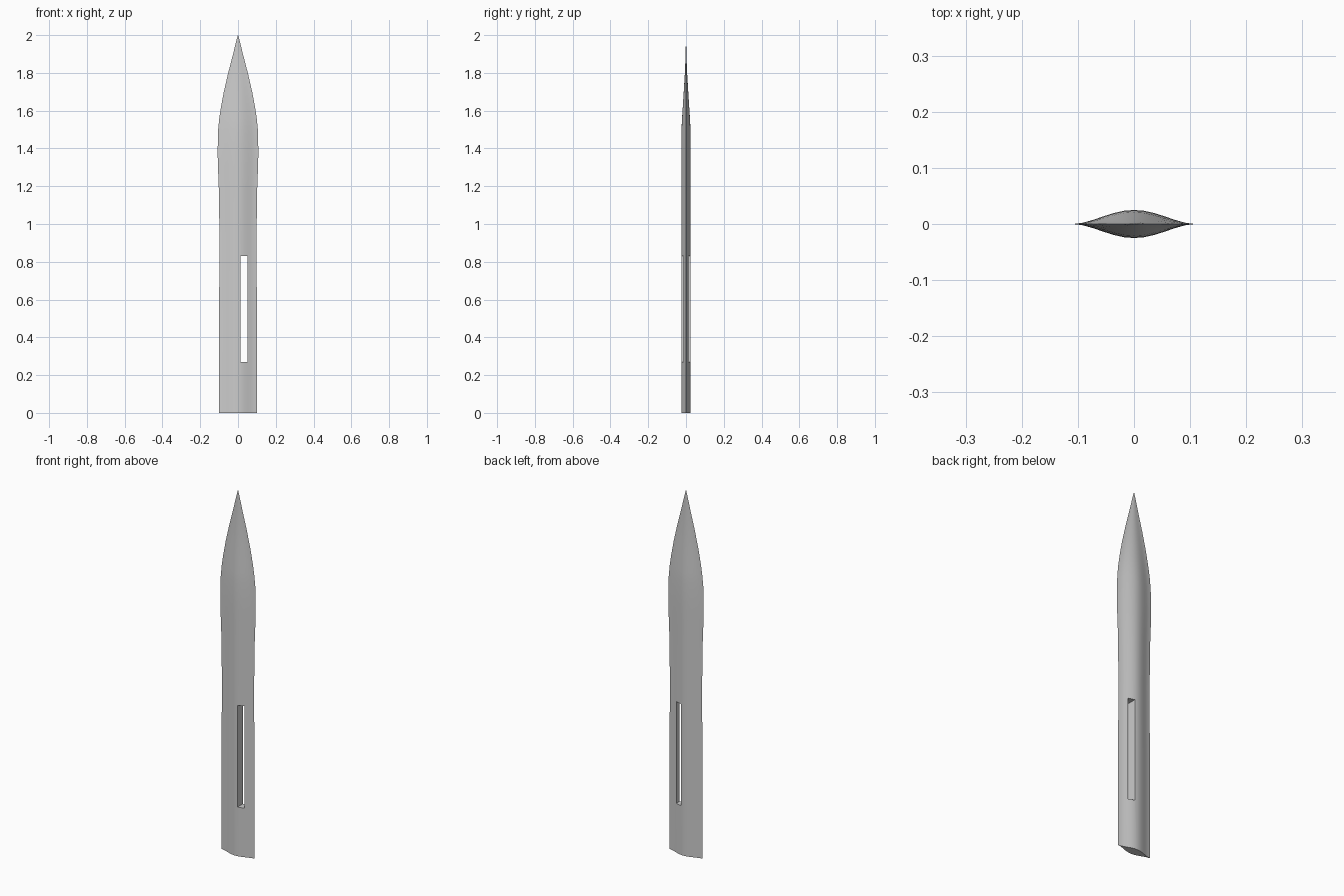
import bpy, bmesh, math

if "Cube" in bpy.data.objects:
    bpy.data.objects.remove(bpy.data.objects["Cube"])

# Stations along the blade: height, half width, half thickness
STATIONS = [
    (0.0, 0.100, 0.025), (0.5, 0.100, 0.025), (0.95, 0.098, 0.025),
    (1.2, 0.102, 0.025), (1.3, 0.106, 0.025), (1.38, 0.108, 0.025),
    (1.5, 0.105, 0.024), (1.56, 0.099, 0.021), (1.62, 0.090, 0.017),
    (1.7, 0.075, 0.012), (1.8, 0.052, 0.006), (1.9, 0.026, 0.002),
    (1.97, 0.009, 0.0008), (2.0, 0.0008, 0.0004),
]
HALF = 12


def section(w, t):
    """Bell-shaped lens: thin concave edges, thicker middle."""
    us = [-1 + 2 * i / HALF for i in range(HALF + 1)]
    front = [(u * w, -t * (0.5 + 0.5 * math.cos(math.pi * u)) ** 0.85) for u in us]
    back = [(x, -y) for x, y in reversed(front[1:-1])]
    return front + back


# Blade: loft through the sections
bm = bmesh.new()
rings = [[bm.verts.new((x, y, z)) for x, y in section(w, t)] for z, w, t in STATIONS]
n = len(rings[0])
for a, b in zip(rings, rings[1:]):
    for i in range(n):
        j = (i + 1) % n
        bm.faces.new((a[i], a[j], b[j], b[i]))
bm.faces.new(rings[0][::-1])
bm.faces.new(rings[-1])
bmesh.ops.recalc_face_normals(bm, faces=bm.faces)
mesh = bpy.data.meshes.new("blade")
bm.to_mesh(mesh)
bm.free()
blade = bpy.data.objects.new("blade", mesh)
bpy.context.collection.objects.link(blade)

# Slot through the blade, right of the centre line
bpy.ops.mesh.primitive_cube_add(size=1, location=(0.0315, 0, 0.55))
cutter = bpy.context.object
cutter.name = "slot_cutter"
cutter.scale = (0.035, 0.2, 0.56)
cutter.hide_render = True

bpy.ops.object.select_all(action='DESELECT')
blade.select_set(True)
bpy.context.view_layer.objects.active = blade
mod = blade.modifiers.new("slot", 'BOOLEAN')
mod.operation = 'DIFFERENCE'
mod.solver = 'EXACT'
mod.object = cutter
bpy.ops.object.modifier_apply(modifier=mod.name)
bpy.data.objects.remove(cutter)
bpy.ops.object.shade_smooth_by_angle(angle=math.radians(30))
